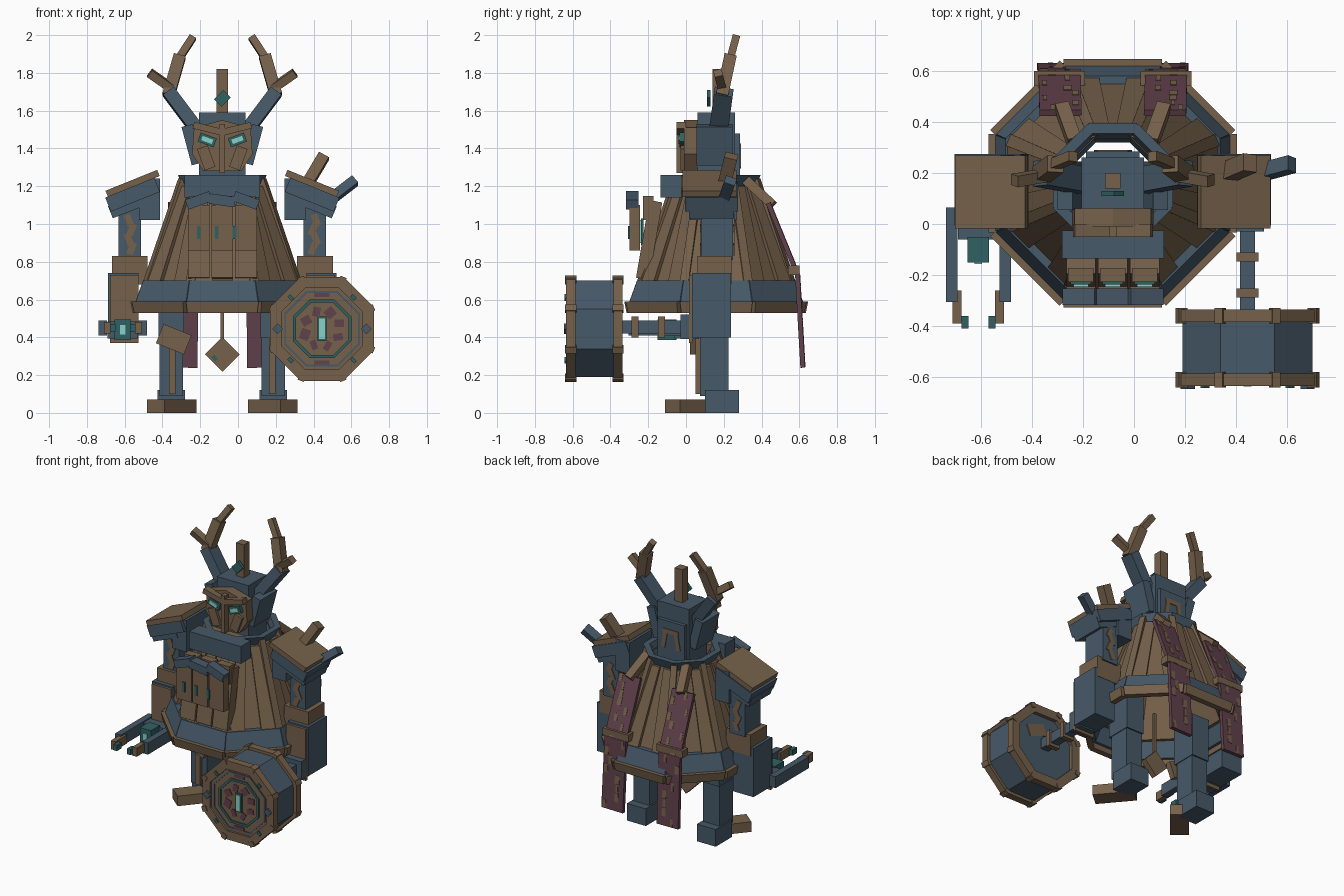
import bpy, bmesh, math, random
from mathutils import Vector, Matrix

default = bpy.data.objects.get("Cube")
if default:
    bpy.data.objects.remove(default)
random.seed(4)
MID, DEPTH = -.083, .16        # body axis
STEP = math.pi / 4


def paint(name, *rgb):
    m = bpy.data.materials.new(name)
    m.use_nodes = True
    m.diffuse_color = (*rgb, 1)
    m.node_tree.nodes["Principled BSDF"].inputs["Base Color"].default_value = (*rgb, 1)
    return m


blue = paint("slate_blue", .062, .1, .14)
brown = paint("old_wood", .18, .12, .07)
plum = paint("faded_plum", .12, .052, .07)
teal = paint("deep_teal", .03, .12, .12)
glow = paint("pale_cyan", .25, .65, .6)


def finish(name, mat, bm):
    bmesh.ops.recalc_face_normals(bm, faces=bm.faces)
    me = bpy.data.meshes.new(name)
    bm.to_mesh(me)
    bm.free()
    me.materials.append(mat)
    ob = bpy.data.objects.new(name, me)
    bpy.context.scene.collection.objects.link(ob)
    return ob


def box(name, mat, centre, size, turn=0, axis='Y'):
    bm = bmesh.new()
    spin = Matrix.Rotation(math.radians(turn), 4, axis)
    bmesh.ops.create_cube(bm, size=1, matrix=Matrix.Translation(centre) @ spin @ Matrix.Diagonal((*size, 1)))
    return finish(name, mat, bm)


def bar(name, mat, start, end, width, depth):
    """Box running from start to end."""
    a, b = Vector(start), Vector(end)
    up = (b - a).normalized()
    ref = Vector((0, 1, 0)) if abs(up.x) > .9 else Vector((1, 0, 0))
    side = (ref - up * ref.dot(up)).normalized()
    frame = Matrix((side, up.cross(side), up)).transposed().to_4x4()
    bm = bmesh.new()
    bmesh.ops.create_cube(bm, size=1, matrix=Matrix.Translation((a + b) / 2) @ frame
                          @ Matrix.Diagonal((width, depth, (b - a).length, 1)))
    return finish(name, mat, bm)


def panel(name, mat, angle, low, high, thick, shift=(0, 0)):
    """Tapered board on the robe; low and high are (radius, z, width)."""
    out = Vector((math.sin(angle), -math.cos(angle), 0))
    along = Vector((math.cos(angle), math.sin(angle), 0))
    bm = bmesh.new()
    for (r, z, w), s in zip((low, high), shift):
        for inset in (0, thick):
            for side in (-.5, .5):
                p = Vector((MID, DEPTH, z)) + out * (r - inset) + along * (s + side * w)
                bm.verts.new(p)
    bmesh.ops.convex_hull(bm, input=bm.verts)
    bmesh.ops.dissolve_limit(bm, angle_limit=.01, verts=bm.verts, edges=bm.edges)
    return finish(name, mat, bm)


def profile(name, mat, points, front, back):
    """Outline in x and z pushed along y."""
    bm = bmesh.new()
    face = bm.faces.new([bm.verts.new((x, front, z)) for x, z in points])
    grown = bmesh.ops.extrude_face_region(bm, geom=[face])["geom"]
    bmesh.ops.translate(bm, vec=(0, back - front, 0), verts=[v for v in grown if isinstance(v, bmesh.types.BMVert)])
    return finish(name, mat, bm)


def ring_point(r, k):
    return DRUM_X + r * math.cos(k * STEP), DRUM_Z + r * math.sin(k * STEP)


def octagon(name, mat, apothem, front, back):
    r = apothem / math.cos(STEP / 2)
    profile(name, mat, [ring_point(r, k + .5) for k in range(8)], front, back)


def hoop(name, mat, apothem, width, front, back):
    for k in range(8):
        half = STEP / 2
        outer, inner = apothem / math.cos(half), (apothem - width) / math.cos(half)
        profile(name, mat, [ring_point(outer, k - .5), ring_point(outer, k + .5),
                            ring_point(inner, k + .5), ring_point(inner, k - .5)], front, back)


# Robe: hollow eight-sided shell with boards, hem and collar
for k in range(8):
    a = k * STEP
    panel("robe_side", brown, a, (.395, .68, .33), (.205, 1.22, .17), .03)
    for s in (-1, 1):
        panel("robe_board", brown, a, (.42, .68, .1), (.23, 1.2, .06), .03, (s * .105, s * .045))
    panel("robe_corner", brown, a + STEP / 2, (.45, .68, .05), (.245, 1.24, .04), .05)
    panel("hem_band", blue, a, (.465, .575, .38), (.42, .7, .345), .04)
    panel("hem_rim", brown, a, (.475, .53, .37), (.487, .59, .385), .04)
    panel("collar", blue, a, (.2, 1.17, .17), (.235, 1.26, .19), .04)

# Chest block and three layered front tablets
box("chest_block", blue, (MID, -.08, 1.2), (.4, .11, .12))
box("chest_ledge", brown, (MID, -.01, 1.22), (.3, .07, .07))
for k in (-1, 0, 1):
    x = MID + k * .125
    box("front_tablet", brown, (x, -.272, .98), (.115, .055, .24))
    box("tablet_glow", glow, (x, -.24, .96), (.06, .01, .12))
    box("tablet_core", teal, (x, -.232, .96), (.08, .012, .14))
    bar("tablet_tail", brown, (x, -.23, .71), (x, -.16, 1.12), .115, .07)
    box("tablet_back", brown, (x, -.2, 1.085), (.1, .055, .125))
    box("tablet_cap", blue, (x, -.285, 1.125), (.135, .065, .055), 20 * (k or .4))
    box("tablet_slit", teal, (MID - .03 + k * .095, -.302, .955), (.02, .008, .07))

# Head, mask and eyes
box("head", blue, (MID, DEPTH, 1.39), (.245, .2, .4))
box("head_back", blue, (MID, .26, 1.34), (.21, .05, .28))
box("head_rune", brown, (MID, .287, 1.41), (.12, .006, .03))
for s in (-1, 1):
    box("head_rune_leg", brown, (MID + s * .05, .287, 1.35), (.03, .006, .11), s * -10)
half_mask = [(.1, 1.28), (.16, 1.37), (.15, 1.51)]
profile("mask", brown, [(MID + x, z) for x, z in half_mask] + [(MID, 1.55)]
        + [(MID - x, z) for x, z in reversed(half_mask)], -.01, .06)
box("mask_nose", brown, (MID, -.025, 1.4), (.03, .05, .26))
box("crown_horn", brown, (MID, .17, 1.7), (.06, .06, .24))
box("crown_gem", teal, (MID, .12, 1.665), (.07, .02, .055), -45)


def mirrored(s, x, y, z):
    return MID + s * x, y, z


for s in (-1, 1):
    box("brow", brown, mirrored(s, .08, -.025, 1.505), (.15, .05, .035), s * -14)
    box("eye_socket", teal, mirrored(s, .08, -.02, 1.445), (.09, .03, .05), s * -20)
    box("eye", glow, mirrored(s, .08, -.037, 1.445), (.06, .008, .024), s * -20)
    box("cheek_guard", brown, mirrored(s, .085, -.018, 1.35), (.06, .02, .12), s * 20)
    box("head_flap", blue, mirrored(s, .16, .15, 1.42), (.06, .19, .21), s * 15)
    # Antlers
    bar("antler_base", blue, mirrored(s, .12, .17, 1.48), mirrored(s, .285, .2, 1.7), .07, .1)
    bar("antler_stem", brown, mirrored(s, .285, .19, 1.68), mirrored(s, .225, .235, 1.89), .065, .065)
    bar("antler_tip", brown, mirrored(s, .24, .23, 1.86), mirrored(s, .155, .265, 1.99), .04, .04)
    bar("antler_branch", brown, mirrored(s, .27, .19, 1.72), mirrored(s, .385, .17, 1.8), .045, .045)
    # Shoulders
    box("shoulder_block", blue, mirrored(s, .385, .145, 1.13), (.11, .25, .22))
    box("shoulder_slab", blue, mirrored(s, .475, .135, 1.155), (.28, .28, .08), s * 22)
    box("shoulder_trim", blue, mirrored(s, .5, .135, 1.1), (.2, .24, .07), s * 22)
    box("shoulder_plate", brown, mirrored(s, .475, .125, 1.215), (.295, .285, .035), s * 22)
    # Arms
    box("upper_arm", blue, mirrored(s, .49, .165, 1), (.12, .17, .38))
    for k, z in enumerate((.87, .92, .97, 1.02)):
        for y in (.077, .253):
            box("arm_mark", brown, mirrored(s, .48 + .015 * (k % 2), y, z), (.035, .006, .065), 22 - 44 * (k % 2))
    box("elbow_band", brown, mirrored(s, .49, .15, .755), (.19, .18, .15))
    box("forearm", blue, mirrored(s, .525, .135, .57), (.16, .205, .34))
    box("forearm_plate", brown, mirrored(s, .52, .025, .55), (.15, .02, .36))
    # Legs with splayed feet
    box("thigh", blue, mirrored(s, .27, .145, .55), (.135, .18, .3))
    box("shin", blue, mirrored(s, .27, .15, .25), (.125, .15, .32))
    box("shin_strip", brown, mirrored(s, .265, .065, .25), (.035, .03, .3))
    box("heel", blue, mirrored(s, .27, .19, .06), (.145, .18, .12))
    box("foot", brown, mirrored(s, .268, .03, .035), (.12, .265, .07), s * 40, 'Z')
    # Back banners: bent cloth over the hem, with fittings
    top, bend, foot = (Vector(mirrored(s, x, y, z)) for x, y, z in
                       ((.205, .435, 1.11), (.209, .59, .73), (.214, .618, .24)))
    for a, b in ((top, bend), (bend, foot)):
        bar("banner", plum, a, b, .165, .025)
        out = Vector((0, a.z - b.z, b.y - a.y)).normalized() * .012
        for k in range(8):
            p = a.lerp(b, k / 8) + out + Vector((random.choice((-.06, -.03, .03, .06)), 0, 0))
            bar("banner_mark", brown, p, p + (b - a) * .12, random.uniform(.015, .035), .006)
    bar("banner_hanger", brown, mirrored(s, .15, .32, 1.23), mirrored(s, .2, .46, 1.1), .055, .05)
    box("banner_clip", brown, bend + Vector((0, -.02, .025)), (.2, .06, .05))

# Extra spikes on the left shoulder
bar("shoulder_log", brown, (.36, .2, 1.2), (.455, .24, 1.36), .06, .07)
bar("shoulder_spike", blue, (.49, .2, 1.13), (.62, .235, 1.23), .05, .06)

# Knee guard and hanging charm
box("knee_guard", brown, (-.34, .04, .39), (.16, .04, .11), 22)
bar("charm_cord", brown, (MID, .1, .34), (MID, .1, .68), .02, .02)
box("charm", brown, (MID, .1, .31), (.13, .04, .13), 45)
box("charm_mark", teal, (MID - .04, .078, .29), (.03, .006, .02), 45)

# Right hand: two-pronged claw
CLAW = -.61
for s in (-1, 1):
    box("claw_prong", blue, (CLAW + s * .105, -.12, .45), (.045, .37, .08))
    box("claw_tip", brown, (CLAW + s * .083, -.325, .45), (.035, .13, .06))
    box("claw_point", teal, (CLAW + s * .053, -.385, .45), (.028, .05, .04))
box("claw_core_mount", blue, (CLAW, -.01, .44), (.16, .1, .09))
box("claw_core", teal, (CLAW, -.1, .44), (.085, .1, .11))
box("claw_light", glow, (CLAW, -.153, .44), (.03, .008, .05))

# Left hand: drum-headed mallet
DRUM_X, DRUM_Z = .445, .445
box("fist", blue, (DRUM_X, .02, .455), (.13, .1, .13))
box("mallet_shaft", blue, (DRUM_X, -.15, .455), (.06, .4, .07))
for y in (-.13, -.27):
    box("shaft_band", brown, (DRUM_X, y, .455), (.085, .035, .11))
octagon("drum_body", blue, .255, -.605, -.36)
for front in (-.635, -.385):
    hoop("drum_rim", brown, .275, .06, front, front + .05)
    for k in range(8):
        x, z = ring_point(.28, k + .5)
        box("rim_corner", brown, (x, front + .025, z), (.035, .06, .035), -45 * (k + .5))
octagon("drum_face", brown, .225, -.62, -.6)
hoop("face_ring_outer", blue, .2, .01, -.624, -.615)
hoop("face_ring_inner", teal, .155, .016, -.628, -.615)
box("drum_back_patch", brown, (DRUM_X + .06, -.358, DRUM_Z + .1), (.14, .008, .08), 20)
for k in range(8):
    x, z = ring_point(.235, k)
    if k % 4 == 0:
        box("rim_stud", blue, (x, -.637, z), (.04, .02, .04), 45)
    elif k % 4 == 2:
        box("rim_stain", plum, ring_point(.18, k)[:1] + (-.621, ring_point(.18, k)[1]), (.08, .006, .025))
    else:
        box("rim_rivet", teal, (x, -.637, z), (.03, .012, .02), 45)
    x, z = ring_point(.095, k + .4)
    box("face_patch", plum, (x, -.621, z), (.05, .006, random.uniform(.03, .06)), k * 50)
box("drum_light_frame", teal, (DRUM_X, -.624, DRUM_Z), (.048, .012, .13))
box("drum_light", glow, (DRUM_X, -.632, DRUM_Z), (.032, .008, .11))
